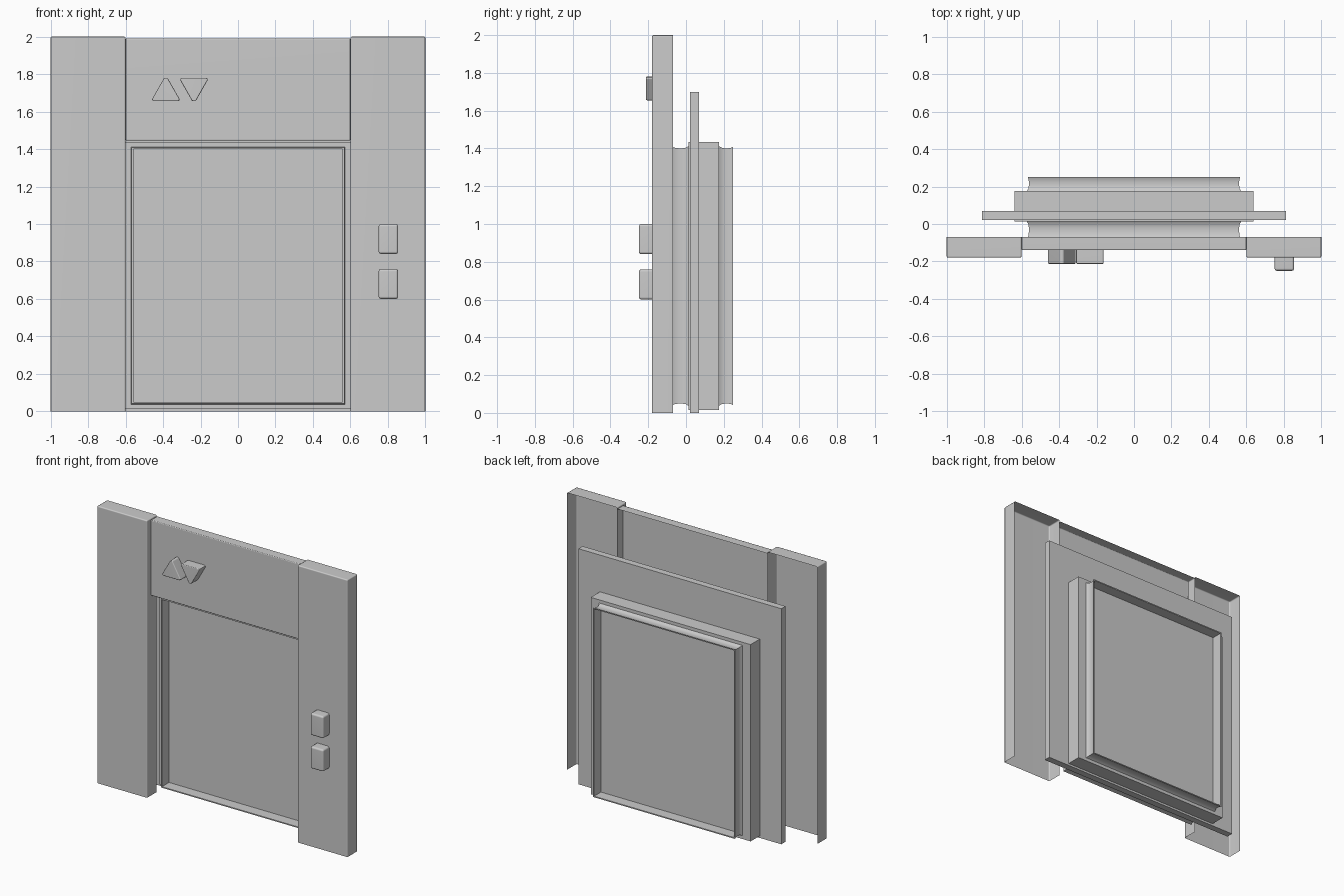
import bpy, bmesh, math

if "Cube" in bpy.data.objects:
    bpy.data.objects.remove(bpy.data.objects["Cube"])

grey = bpy.data.materials.new("warm_grey_metal")
grey.diffuse_color = (0.6, 0.6, 0.6, 1)
grey.use_nodes = True
grey.node_tree.nodes["Principled BSDF"].inputs["Base Color"].default_value = grey.diffuse_color


def finish(name, bm, angle=35, fix=True):
    if fix:
        bmesh.ops.recalc_face_normals(bm, faces=bm.faces[:])
    me = bpy.data.meshes.new(name)
    bm.to_mesh(me)
    bm.free()
    me.materials.append(grey)
    ob = bpy.data.objects.new(name, me)
    bpy.context.collection.objects.link(ob)
    bpy.ops.object.select_all(action='DESELECT')
    ob.select_set(True)
    bpy.context.view_layer.objects.active = ob
    bpy.ops.object.shade_smooth_by_angle(angle=math.radians(angle))
    return ob


def prism(name, outline, y0, y1, bevel=0, seg=1, open_back=False, open_bottom=False):
    """Extrude an x/z outline from y0 (front) to y1 (back), soften its edges."""
    bm = bmesh.new()
    f = [bm.verts.new((x, y0, z)) for x, z in outline]
    b = [bm.verts.new((x, y1, z)) for x, z in outline]
    bm.faces.new(f)
    if not open_back:
        bm.faces.new(b[::-1])
    n = len(f)
    for i in range(n):
        j = (i + 1) % n
        if open_bottom and abs(outline[i][1]) < 1e-6 and abs(outline[j][1]) < 1e-6:
            continue
        bm.faces.new((f[j], f[i], b[i], b[j]))
    bmesh.ops.recalc_face_normals(bm, faces=bm.faces[:])
    if bevel:
        edges = [e for e in bm.edges if len(e.link_faces) == 2]
        bmesh.ops.bevel(bm, geom=edges, offset=bevel, segments=seg,
                        profile=0.5, affect='EDGES', clamp_overlap=True)
    ob = finish(name, bm, 50)
    # Keep the broad faces flat while the soft edges stay smooth
    mod = ob.modifiers.new("flat_faces", 'WEIGHTED_NORMAL')
    mod.keep_sharp = True
    return ob


def rect(x0, x1, z0, z1):
    return [(x0, z0), (x1, z0), (x1, z1), (x0, z1)]


# Pillars and header: pressed panels, open at the back
for side, x0, x1 in (("left", -1, -0.6), ("right", 0.6, 1)):
    prism(side + "_pillar", rect(x0, x1, 0, 2), -0.18, -0.07, 0.008, 2, True, True)
prism("header_panel", rect(-0.6, 0.6, 1.445, 1.99), -0.14, -0.07, 0.006, 2, True)

# Direction arrows on the header: triangles with clipped corners
half = [(0.068, 1.655), (0.075, 1.664), (0.009, 1.78)]
arrow = half + [(-x, z) for x, z in reversed(half)]
prism("up_arrow", [(x - 0.385, z) for x, z in arrow],
      -0.213, -0.14, 0.006, 2, True)
prism("down_arrow", [(x - 0.235, 3.435 - z) for x, z in arrow],
      -0.213, -0.14, 0.006, 2, True)

# Call buttons on the right pillar
for i, z in enumerate((0.6, 0.84)):
    prism("call_button_%d" % (i + 1), rect(0.75, 0.855, z, z + 0.16),
          -0.25, -0.18, 0.013, 2, True)

# Wall plate behind the frame
prism("wall_plate", rect(-0.81, 0.81, 0, 1.7), 0.022, 0.07)

# Casing: coved rim, wide box, coved rim; rows are (y, half width, z inset)
FRONT, BACK = 0.01, 0.172
rows = [(FRONT, 0.558, 0.05), (-0.07, 0.558, 0.05), (-0.07, 0.567, 0.042),
        (-0.06, 0.563, 0.046), (-0.04, 0.561, 0.049), (-0.02, 0.561, 0.049),
        (0.0, 0.564, 0.046), (0.013, 0.572, 0.038),
        (0.013, 0.638, 0.015), (0.175, 0.638, 0.015),
        (0.175, 0.572, 0.038), (0.188, 0.564, 0.046), (0.205, 0.561, 0.049),
        (0.225, 0.561, 0.049), (0.24, 0.563, 0.046), (0.25, 0.567, 0.042),
        (0.25, 0.558, 0.05), (BACK, 0.558, 0.05)]
bm = bmesh.new()
loops = [[bm.verts.new((x, y, z)) for x, z in rect(-w, w, d, 1.45 - d)]
         for y, w, d in rows]
for a, b in zip(loops, loops[1:]):
    for i in range(4):
        j = (i + 1) % 4
        bm.faces.new((a[j], a[i], b[i], b[j]))
finish("door_casing", bm)

# Two door leaves meeting in the middle, each with a front and a back sheet
for side, x0, x1 in (("left", -0.558, 0), ("right", 0, 0.558)):
    bm = bmesh.new()
    pts = rect(x0, x1, 0.05, 1.4)
    bm.faces.new([bm.verts.new((x, FRONT, z)) for x, z in pts])
    bm.faces.new([bm.verts.new((x, BACK, z)) for x, z in reversed(pts)])
    finish(side + "_door", bm, fix=False)
